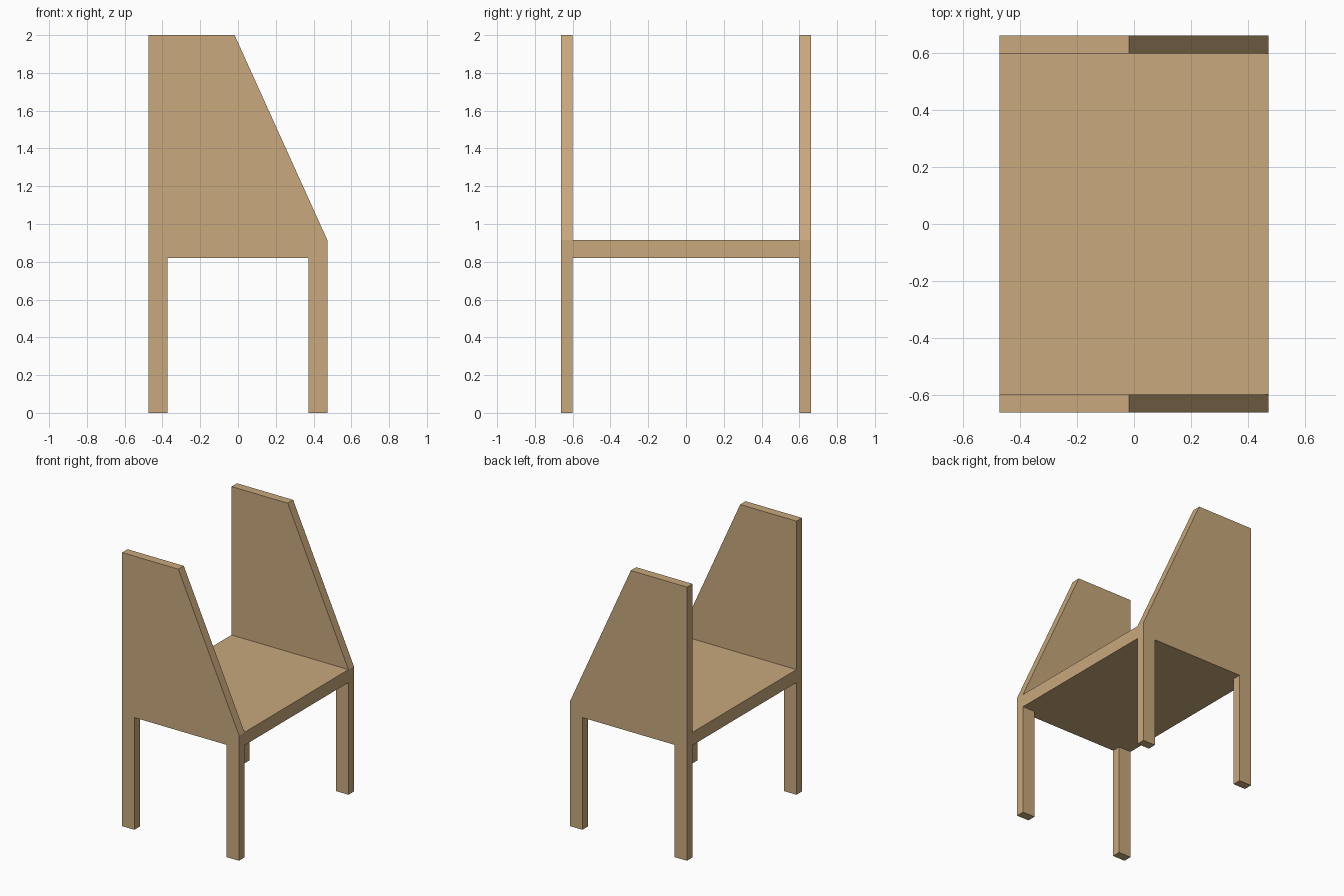
import bpy, bmesh

if "Cube" in bpy.data.objects:
    bpy.data.objects.remove(bpy.data.objects["Cube"])

wood = bpy.data.materials.new("light wood")
wood.diffuse_color = (0.578, 0.392, 0.202, 1.0)
wood.use_nodes = True
wood.node_tree.nodes["Principled BSDF"].inputs["Base Color"].default_value = wood.diffuse_color

HALF_X, LEG_X = 0.473, 0.373          # outer and inner edges of the legs
INNER_Y, OUTER_Y = 0.6, 0.663         # thickness of the side panels
SEAT_LOW, SEAT_TOP, TOP = 0.82, 0.915, 2.0


def extruded(name, profile, y0, y1):
    """Solid made from an x-z profile extruded along y."""
    bm = bmesh.new()
    face = bm.faces.new([bm.verts.new((x, y0, z)) for x, z in profile])
    geom = bmesh.ops.extrude_face_region(bm, geom=[face])["geom"]
    verts = [v for v in geom if isinstance(v, bmesh.types.BMVert)]
    bmesh.ops.translate(bm, verts=verts, vec=(0, y1 - y0, 0))
    bmesh.ops.recalc_face_normals(bm, faces=bm.faces)
    mesh = bpy.data.meshes.new(name)
    bm.to_mesh(mesh)
    bm.free()
    mesh.materials.append(wood)
    obj = bpy.data.objects.new(name, mesh)
    bpy.context.collection.objects.link(obj)
    return obj


# Side panels: two legs, and an upright with a sloping front edge
side = [(-HALF_X, 0), (-LEG_X, 0), (-LEG_X, SEAT_LOW), (LEG_X, SEAT_LOW),
        (LEG_X, 0), (HALF_X, 0), (HALF_X, SEAT_TOP), (-0.018, TOP),
        (-HALF_X, TOP)]
extruded("near_side_panel", side, -OUTER_Y, -INNER_Y)
extruded("far_side_panel", side, INNER_Y, OUTER_Y)

# Seat board between the panels
seat = [(-HALF_X, SEAT_LOW), (HALF_X, SEAT_LOW),
        (HALF_X, SEAT_TOP), (-HALF_X, SEAT_TOP)]
extruded("seat", seat, -INNER_Y, INNER_Y)
